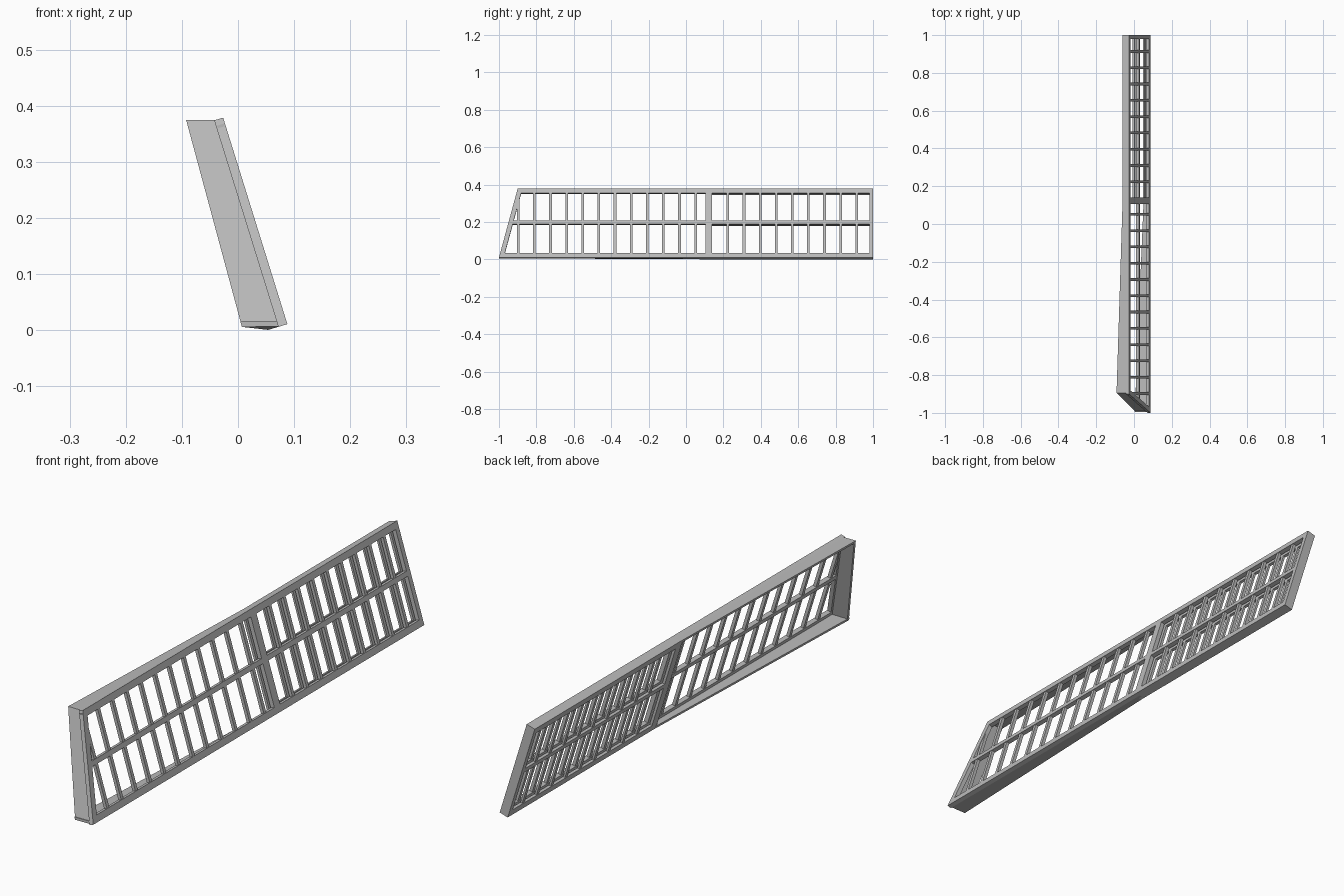
import bpy, bmesh

if "Cube" in bpy.data.objects:
    bpy.data.objects.remove(bpy.data.objects["Cube"])

GREY = (0.5, 0.5, 0.5)
mat = bpy.data.materials.new("plain_grey")
mat.use_nodes = True
mat.diffuse_color = (*GREY, 1)
mat.node_tree.nodes["Principled BSDF"].inputs["Base Color"].default_value = (*GREY, 1)

BOTTOM, TOP, MID = 0.011, 0.379, 0.199
FRONT, BACK, JOINT = -1.0, 1.0, 0.122
PITCH = 0.0862
RAIL = 0.024


def place(y, z, d, droop=0.3):
    """Leaning panel space: d is the depth behind the outer face."""
    return (0.088 - 0.311 * (z - BOTTOM) - d, y, z - droop * d)


def front_y(z):
    """Raked front edge of the panel."""
    return FRONT + 0.1 * (z - BOTTOM) / (TOP - BOTTOM)


def add_solid(bm, near, far):
    a = [bm.verts.new(p) for p in near]
    b = [bm.verts.new(p) for p in far]
    bm.faces.new(a)
    bm.faces.new(b[::-1])
    n = len(a)
    for i in range(n):
        j = (i + 1) % n
        bm.faces.new((a[j], a[i], b[i], b[j]))


def bar(bm, outline, d0, d1):
    add_solid(bm, [place(y, z, d0) for y, z in outline],
              [place(y, z, d1) for y, z in outline])


def rect(y0, y1, z0, z1):
    return [(y0, z0), (y1, z0), (y1, z1), (y0, z1)]


def finish(name, bm):
    bmesh.ops.recalc_face_normals(bm, faces=bm.faces)
    mesh = bpy.data.meshes.new(name)
    bm.to_mesh(mesh)
    bm.free()
    mesh.materials.append(mat)
    obj = bpy.data.objects.new(name, mesh)
    bpy.context.collection.objects.link(obj)


def frame(name, y0, d0, d1):
    """Rails and rear post; a raked post closes the full-length frame."""
    bm = bmesh.new()
    raked = y0 == FRONT
    for lo, hi in ((BOTTOM, BOTTOM + RAIL), (MID - 0.009, MID + 0.009), (TOP - RAIL, TOP)):
        a, b = (front_y(lo), front_y(hi)) if raked else (y0, y0)
        bar(bm, [(a, lo), (BACK, lo), (BACK, hi), (b, hi)], d0, d1)
    bar(bm, rect(BACK - 0.02, BACK, BOTTOM, TOP), d0, d1)
    bar(bm, rect(JOINT - 0.017, JOINT + 0.017, BOTTOM, TOP), d0, d1)
    if raked:
        bar(bm, [(FRONT, BOTTOM), (FRONT + 0.025, BOTTOM),
                 (front_y(TOP) + 0.025, TOP), (front_y(TOP), TOP)], d0, d1)
    finish(name, bm)


def slats(name, first, last, d0, d1):
    bm = bmesh.new()
    for k in range(first, last):
        y = -0.897 + PITCH * k
        bar(bm, rect(y - 0.007, y + 0.007, BOTTOM + 0.01, TOP - 0.01), d0, d1)
    finish(name, bm)


# Outer grille
frame("outer_frame", FRONT, 0, 0.016)
slats("front_slats", 0, 12, 0.002, 0.014)
slats("rear_slats", 13, 22, 0.002, 0.014)

# Second grille behind the rear half
frame("inner_frame", JOINT, 0.024, 0.034)
slats("inner_slats", 13, 22, 0.024, 0.032)

# Shallow walls of the rear half
bm = bmesh.new()
for lo in (BOTTOM, TOP - 0.01):
    bar(bm, rect(JOINT, BACK, lo, lo + 0.01), 0.016, 0.034)
bar(bm, rect(BACK - 0.01, BACK, BOTTOM, TOP), 0.016, 0.034)
finish("rear_walls", bm)

# Deep walls of the front half, tapering towards the joint
T = 0.01
deep = {BOTTOM: 0.081, TOP: 0.066}
bm = bmesh.new()
for z, inward in ((BOTTOM, T), (TOP, -T)):
    f = front_y(z) + 0.006
    sections = []
    for y, d in ((f, deep[z]), (JOINT, 0.034)):
        droop = 0.06 if y < 0 else 0.3
        sections.append([place(y, z, 0.014), place(y, z, d, droop),
                         place(y, z + inward, d, droop), place(y, z + inward, 0.014)])
    add_solid(bm, *sections)
finish("front_tapered_walls", bm)

# Raked end wall
bm = bmesh.new()
ends = []
for shift in (0.006, 0.006 + T):
    ends.append([place(front_y(BOTTOM) + shift, BOTTOM, 0.014),
                 place(front_y(BOTTOM) + shift, BOTTOM, deep[BOTTOM], 0.06),
                 place(front_y(TOP) + shift, TOP, deep[TOP], 0.06),
                 place(front_y(TOP) + shift, TOP, 0.014)])
add_solid(bm, *ends)
finish("front_end_wall", bm)
